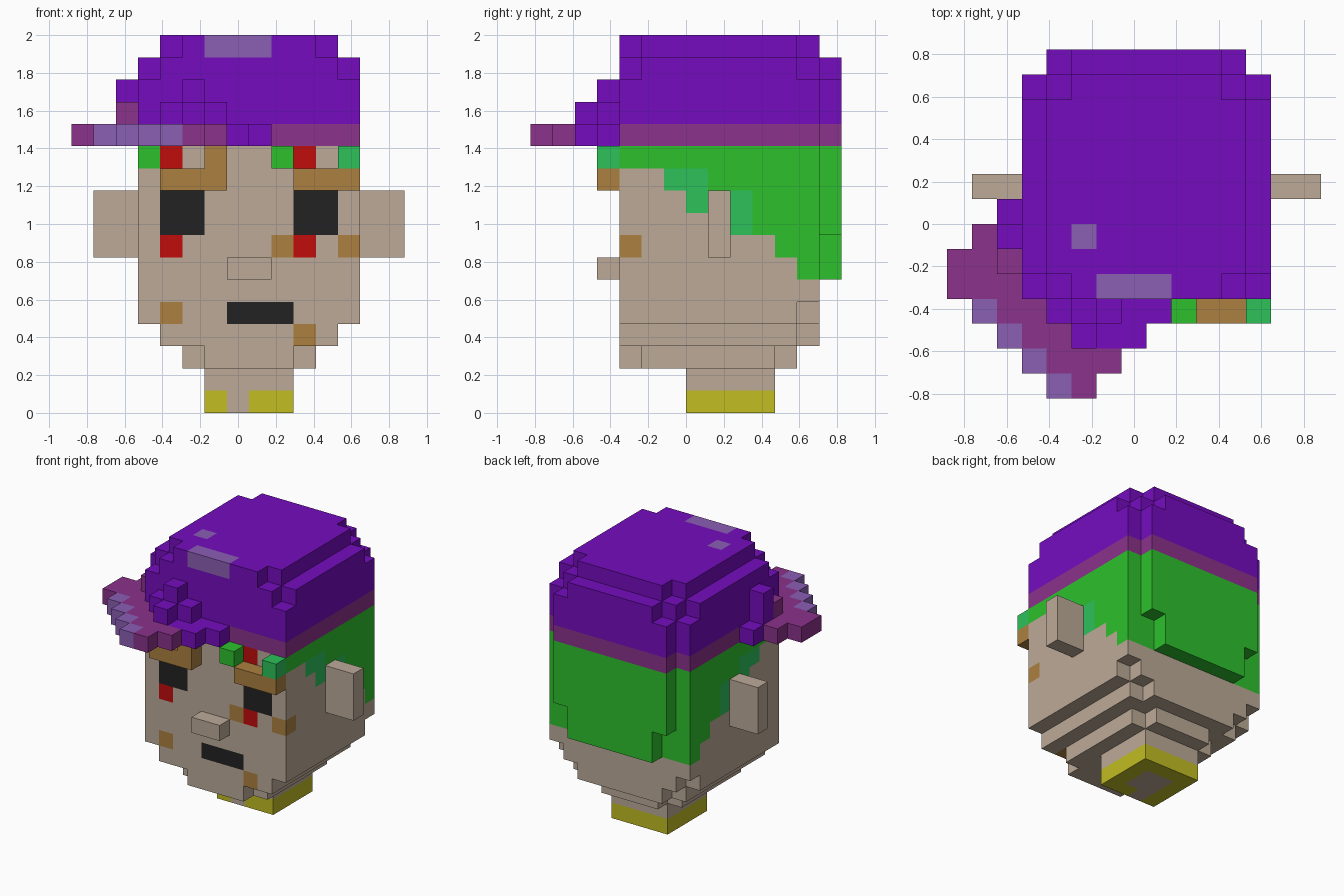
import bpy
import bmesh
from mathutils import Vector

cube = bpy.data.objects.get("Cube")
if cube:
    bpy.data.objects.remove(cube, do_unlink=True)

UNIT = 2 / 17                       # edge length of one block
ORIGIN = Vector((-7.5, -7, 0))      # grid corner, in blocks
HEX = {
    "purple": "750CBF", "lavender": "8B5EB4", "magenta": "8B328B",
    "green": "2DC12D", "sea_green": "2DC15A", "tan": "AC8040",
    "skin": "BCAA98", "red": "C10C0C", "black": "222222", "yellow": "C1BD22",
}


def linear(code):
    values = [int(code[i:i + 2], 16) / 255 for i in (0, 2, 4)]
    return [v / 12.92 if v < 0.04 else ((v + 0.055) / 1.055) ** 2.4 for v in values] + [1]


def make_material(name):
    material = bpy.data.materials.new(name)
    material.use_nodes = True
    colour = linear(HEX[name])
    material.diffuse_color = colour
    material.node_tree.nodes["Principled BSDF"].inputs["Base Color"].default_value = colour
    return material


materials = {name: make_material(name) for name in HEX}
cells = {}


def area(xs, ys, zs):
    """All grid cells in a box; a single number means one block."""
    spans = [range(s, s + 1) if isinstance(s, int) else range(*s) for s in (xs, ys, zs)]
    return [(x, y, z) for x in spans[0] for y in spans[1] for z in spans[2]]


def fill(part, colour, xs, ys, zs, mirror=False):
    for x, y, z in area(xs, ys, zs):
        cells[x, y, z] = (part, colour)
        if mirror:
            cells[15 - x, y, z] = (part, colour)


def carve(xs, ys, zs):
    """Remove a box and its mirror image."""
    for x, y, z in area(xs, ys, zs):
        cells.pop((x, y, z), None)
        cells.pop((15 - x, y, z), None)


# Neck with a yellow collar
fill("neck", "skin", (6, 10), (7, 11), (0, 2))
fill("collar", "yellow", (6, 10), (7, 11), 0)
fill("neck", "skin", (7, 9), (8, 10), 0)
fill("neck", "skin", 7, 7, 0)

# Stepped jaw and head
fill("jaw", "skin", (6, 10), (4, 12), 2)
fill("jaw", "skin", (5, 11), (5, 11), 2)
fill("jaw", "skin", (4, 12), (4, 12), 3)
fill("jaw", "skin", (5, 11), 12, 3)
fill("head", "skin", (3, 13), (4, 13), (4, 12))
carve(3, 12, 4)

# Hair: lower towards the back, with a raised panel behind
for y, low in enumerate((11, 11, 10, 9, 10, 8, 8, 7, 6), start=4):
    fill("hair", "green", 3, y, (low, 12), mirror=True)
fill("hair", "green", (3, 13), 12, (6, 12))
fill("hair", "green", (4, 12), 13, (8, 12))
fill("hair", "green", (5, 11), 13, (6, 8))
for y, zs in ((6, 10), (7, (9, 11)), (9, (8, 10))):
    fill("hair", "sea_green", 3, y, zs, mirror=True)

# Ears and nose
fill("ears", "skin", (1, 3), 8, (7, 10), mirror=True)
fill("nose", "skin", (7, 9), 3, 6)

# Flush face details
for x in (4, 10):
    fill("eyes", "black", (x, x + 2), 4, (8, 10))
    for z in (7, 11):
        fill("red_marks", "red", x, 4, z)
fill("mouth", "black", (7, 10), 4, 4)
for x, z in ((9, 7), (12, 7), (4, 4), (10, 3)):
    fill("freckles", "tan", x, 4, z)

# Raised eyebrows and fringe
fill("eyebrows", "tan", (4, 7), 3, 10)
fill("eyebrows", "tan", 6, 3, 11)
fill("eyebrows", "tan", (10, 13), 3, 10)
fill("fringe", "green", 9, 3, 11)
fill("fringe", "sea_green", 12, 3, 11)

# Cap band and crown, with stepped corners
fill("cap_band", "magenta", (3, 13), (4, 13), 12)
fill("cap_band", "magenta", (4, 12), 13, 12)
fill("cap_crown", "purple", (3, 13), (4, 13), (13, 16))
fill("cap_crown", "purple", (4, 12), 13, (13, 16))
fill("cap_crown", "purple", (4, 12), (4, 13), 16)
for y in (4, 12):
    carve(3, y, 15)
    carve(4, y, 16)
carve(4, 13, 15)
fill("cap_crown", "lavender", (6, 9), 4, 16)
fill("cap_crown", "lavender", 5, 6, 16)

# Brim pointing to one front corner, with a lighter stepped edge
for y, end in enumerate((6, 7, 5, 4)):
    fill("cap_brim", "magenta", (4 - y, end), y, 12)
    fill("cap_brim", "lavender", 4 - y, y, 12)
fill("cap_brim", "magenta", (0, 3), (4, 6), 12)
fill("cap_brim", "magenta", 1, 6, 12)
fill("cap_brim", "magenta", 2, 5, 13)

# Crumpled cloth above the brim
fill("cap_folds", "purple", (5, 8), 2, 12)
fill("cap_folds", "purple", (4, 9), 3, 12)
fill("cap_folds", "purple", (4, 7), 3, 13)
fill("cap_folds", "purple", 5, 3, 14)
fill("cap_folds", "purple", 5, 2, 13)
fill("cap_folds", "purple", 2, 6, (12, 15))
fill("cap_folds", "purple", 2, 7, 12)


def build(part):
    """Make the outer faces of one part's blocks."""
    bm = bmesh.new()
    corners = {}
    names = sorted({colour for owner, colour in cells.values() if owner == part})

    def corner(point):
        key = tuple(round(c) for c in point)
        if key not in corners:
            corners[key] = bm.verts.new((Vector(key) + ORIGIN) * UNIT)
        return corners[key]

    for cell, (owner, colour) in cells.items():
        if owner != part:
            continue
        middle = Vector(cell) + Vector((0.5, 0.5, 0.5))
        for axis in range(3):
            for sign in (-1, 1):
                normal = Vector((0, 0, 0))
                normal[axis] = sign
                if tuple(int(c) for c in Vector(cell) + normal) in cells:
                    continue
                u = Vector((0, 0, 0))
                u[(axis + 1) % 3] = 0.5
                v = normal.cross(u)
                centre = middle + normal / 2
                face = bm.faces.new([corner(centre + d) for d in (-u - v, u - v, u + v, v - u)])
                face.material_index = names.index(colour)
    mesh = bpy.data.meshes.new(part)
    bm.to_mesh(mesh)
    bm.free()
    for name in names:
        mesh.materials.append(materials[name])
    bpy.context.collection.objects.link(bpy.data.objects.new(part, mesh))


for part in sorted({owner for owner, colour in cells.values()}):
    build(part)
